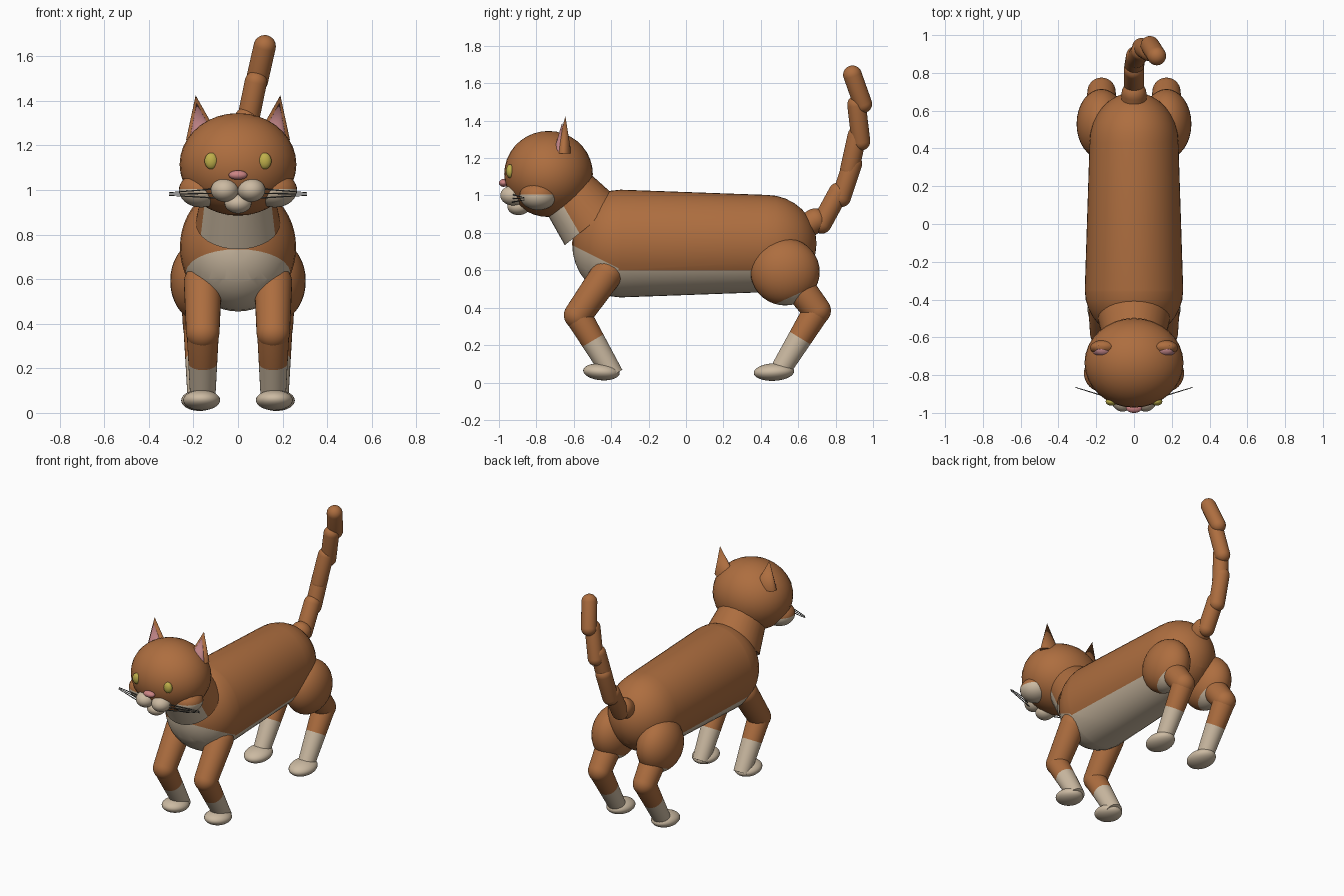
import bpy, bmesh, math
from mathutils import Vector, Matrix

if "Cube" in bpy.data.objects:
    bpy.data.objects.remove(bpy.data.objects["Cube"])


def material(name, rgb):
    m = bpy.data.materials.new(name)
    m.diffuse_color = (*rgb, 1)
    m.use_nodes = True
    m.node_tree.nodes["Principled BSDF"].inputs["Base Color"].default_value = m.diffuse_color
    return m


ORANGE = material("orange_fur", (0.42, 0.155, 0.05))
CREAM = material("cream_fur", (0.60, 0.49, 0.36))
PINK = material("nose_pink", (0.60, 0.23, 0.23))
EAR_PINK = material("inner_ear_pink", (0.50, 0.22, 0.23))
EYE = material("eye_yellow", (0.52, 0.43, 0.07))
DARK = material("whisker_grey", (0.10, 0.10, 0.09))


def finish(name, bm, mat):
    bmesh.ops.recalc_face_normals(bm, faces=bm.faces)
    me = bpy.data.meshes.new(name)
    bm.to_mesh(me)
    bm.free()
    me.materials.append(mat)
    ob = bpy.data.objects.new(name, me)
    bpy.context.collection.objects.link(ob)
    return ob


def ellipsoid(name, co, size, mat, tilt=0):
    bm = bmesh.new()
    m = Matrix.Translation(co) @ Matrix.Rotation(tilt, 4, 'X') @ Matrix.Diagonal((*size, 1))
    bmesh.ops.create_uvsphere(bm, u_segments=32, v_segments=18, radius=1, matrix=m)
    return finish(name, bm, mat)


def limb(name, a, b, ra, rb, mat, caps=(1, 1), segs=32, widen=1):
    """Tapered tube from a to b; caps = dome height over radius, 0 for flat."""
    a, b = Vector(a), Vector(b)
    length = (b - a).length
    steps = 8
    prof = []
    for i in range(steps + 1):
        t = math.pi / 2 * i / steps
        if caps[0] or i == steps:
            prof.append((-math.cos(t) * ra * caps[0], math.sin(t) * ra))
    for i in range(steps + 1):
        t = math.pi / 2 * i / steps
        if caps[1] or i == 0:
            prof.append((length + math.sin(t) * rb * caps[1], math.cos(t) * rb))
    rot = (b - a).to_track_quat('Z', 'Y').to_matrix().to_4x4()
    m = Matrix.Diagonal((widen, 1, 1, 1)) @ Matrix.Translation(a) @ rot
    bm = bmesh.new()
    rings = []
    for h, r in prof:
        rings.append([bm.verts.new(m @ Vector((r * math.cos(k * math.tau / segs),
                                               r * math.sin(k * math.tau / segs), h)))
                      for k in range(segs)])
    for p, q in zip(rings, rings[1:]):
        for k in range(segs):
            n = (k + 1) % segs
            bm.faces.new((p[k], p[n], q[n], q[k]))
    bm.faces.new(rings[0])
    bm.faces.new(rings[-1])
    bmesh.ops.remove_doubles(bm, verts=bm.verts, dist=1e-5)
    return finish(name, bm, mat)


def paint(ob, mat, *planes):
    """Cut along planes (point, normal) and colour the side all normals point to."""
    planes = [(Vector(c), Vector(n).normalized()) for c, n in planes]
    if mat.name not in ob.data.materials:
        ob.data.materials.append(mat)
    idx = ob.data.materials.find(mat.name)
    bm = bmesh.new()
    bm.from_mesh(ob.data)
    for c, n in planes:
        bmesh.ops.bisect_plane(bm, geom=bm.verts[:] + bm.edges[:] + bm.faces[:],
                               plane_co=c, plane_no=n, dist=1e-5)
    for f in bm.faces:
        if all((f.calc_center_median() - c).dot(n) > 0 for c, n in planes):
            f.material_index = idx
    bm.to_mesh(ob.data)
    bm.free()


def ear_cone(name, base, apex, rx, ry, mat):
    base, axis = Vector(base), Vector(apex) - Vector(base)
    m = Matrix(((rx, 0, axis.x, base.x), (0, ry, axis.y, base.y),
                (0, 0, axis.z, base.z), (0, 0, 0, 1)))
    bm = bmesh.new()
    bmesh.ops.create_cone(bm, cap_ends=True, segments=24, radius1=1, radius2=0, depth=1,
                          matrix=m @ Matrix.Translation((0, 0, 0.5)))
    return finish(name, bm, mat)


# Body with cream belly and chest
body = limb("body", (0, -0.35, 0.743), (0, 0.43, 0.743), 0.288, 0.26, ORANGE,
            caps=(0.9, 1.03), segs=48, widen=0.905)
paint(body, CREAM, ((0, 0, 0.6), (0, 0, -1)), ((0, -0.36, 0), (0, 1, 0)), ((0, 0.43, 0), (0, -1, 0)))
paint(body, CREAM, ((0, -0.36, 0), (0, -1, 0)), ((0, -0.36, 0.61), (0, -0.5, -1)))

# Neck with cream bib
neck = limb("neck", (0, -0.69, 1.09), (0, -0.50, 0.853), 0.14, 0.19, ORANGE, caps=(0, 0))
paint(neck, CREAM, ((0, -0.565, 0.79), (0, -0.86, -0.5)))

# Head
ellipsoid("head", (0, -0.735, 1.115), (0.262, 0.237, 0.23), ORANGE)
ellipsoid("chin", (0, -0.895, 0.94), (0.06, 0.06, 0.045), CREAM)
ellipsoid("nose", (0, -0.975, 1.067), (0.042, 0.025, 0.021), PINK)

for s, side in ((-1, "left"), (1, "right")):
    # Face
    cheek = ellipsoid("cheek_" + side, (s * 0.165, -0.79, 1.0), (0.10, 0.10, 0.078), ORANGE)
    paint(cheek, CREAM, ((0, 0, 1.005), (0, 0, -1)))
    ellipsoid("muzzle_" + side, (s * 0.06, -0.925, 1.0), (0.062, 0.068, 0.053), CREAM)
    ellipsoid("eye_" + side, (s * 0.12, -0.94, 1.13), (0.03, 0.022, 0.037), EYE)
    ear_cone("ear_" + side, (s * 0.155, -0.655, 1.225), (s * 0.19, -0.645, 1.425),
             0.078, 0.042, ORANGE)
    ear_cone("inner_ear_" + side, (s * 0.157, -0.68, 1.235), (s * 0.186, -0.662, 1.39),
             0.058, 0.028, EAR_PINK)
    for i in (-1, 0, 1):
        limb(f"whisker_{side}_{i + 2}", (s * 0.08, -0.935, 0.985 + 0.022 * i),
             (s * 0.31, -0.865, 0.982 + 0.006 * i), 0.004, 0.002, DARK, caps=(0, 0), segs=6)

    # Front leg
    x = s * 0.158
    limb("front_upper_leg_" + side, (x, -0.42, 0.585), (x, -0.578, 0.36), 0.085, 0.075, ORANGE)
    shin = limb("front_lower_leg_" + side, (x, -0.578, 0.36), (x, -0.388, 0.04),
                0.072, 0.055, ORANGE, caps=(1, 0))
    paint(shin, CREAM, ((x, -0.485, 0.232), (0, 0.51, -0.86)))
    ellipsoid("front_paw_" + side, (x + s * 0.005, -0.452, 0.057), (0.083, 0.098, 0.045), CREAM, -0.08)

    # Rear leg
    x = s * 0.172
    haunch = ellipsoid("haunch_" + side, (x, 0.53, 0.592), (0.132, 0.185, 0.18), ORANGE)
    paint(haunch, CREAM, ((x, 0.5, 0.43), (0, 0.45, -1)))
    limb("rear_upper_leg_" + side, (x, 0.58, 0.54), (x, 0.70, 0.385), 0.085, 0.075, ORANGE)
    shank = limb("rear_lower_leg_" + side, (x, 0.70, 0.385), (x, 0.51, 0.075),
                 0.073, 0.055, ORANGE, caps=(1, 0))
    paint(shank, CREAM, ((x, 0.61, 0.238), (0, -0.52, -0.85)))
    ellipsoid("rear_paw_" + side, (x, 0.47, 0.056), (0.083, 0.108, 0.047), CREAM, 0.05)

# Tail of overlapping rounded segments
tail = [((0, 0.60, 0.81), (0, 0.69, 0.865), 0.066),
        ((0, 0.725, 0.85), (0, 0.815, 1.015), 0.054),
        ((0, 0.83, 0.99), (0.01, 0.89, 1.17), 0.052),
        ((0.01, 0.875, 1.14), (0.035, 0.915, 1.32), 0.051),
        ((0.04, 0.935, 1.29), (0.08, 0.912, 1.485), 0.050),
        ((0.085, 0.945, 1.49), (0.12, 0.89, 1.645), 0.050)]
for i, (a, b, r) in enumerate(tail):
    limb(f"tail_segment_{i + 1}", a, b, r, r, ORANGE)

# Smooth shading with sharp edges kept
bpy.ops.object.select_all(action='SELECT')
bpy.context.view_layer.objects.active = body
bpy.ops.object.shade_smooth_by_angle(angle=math.radians(35))
